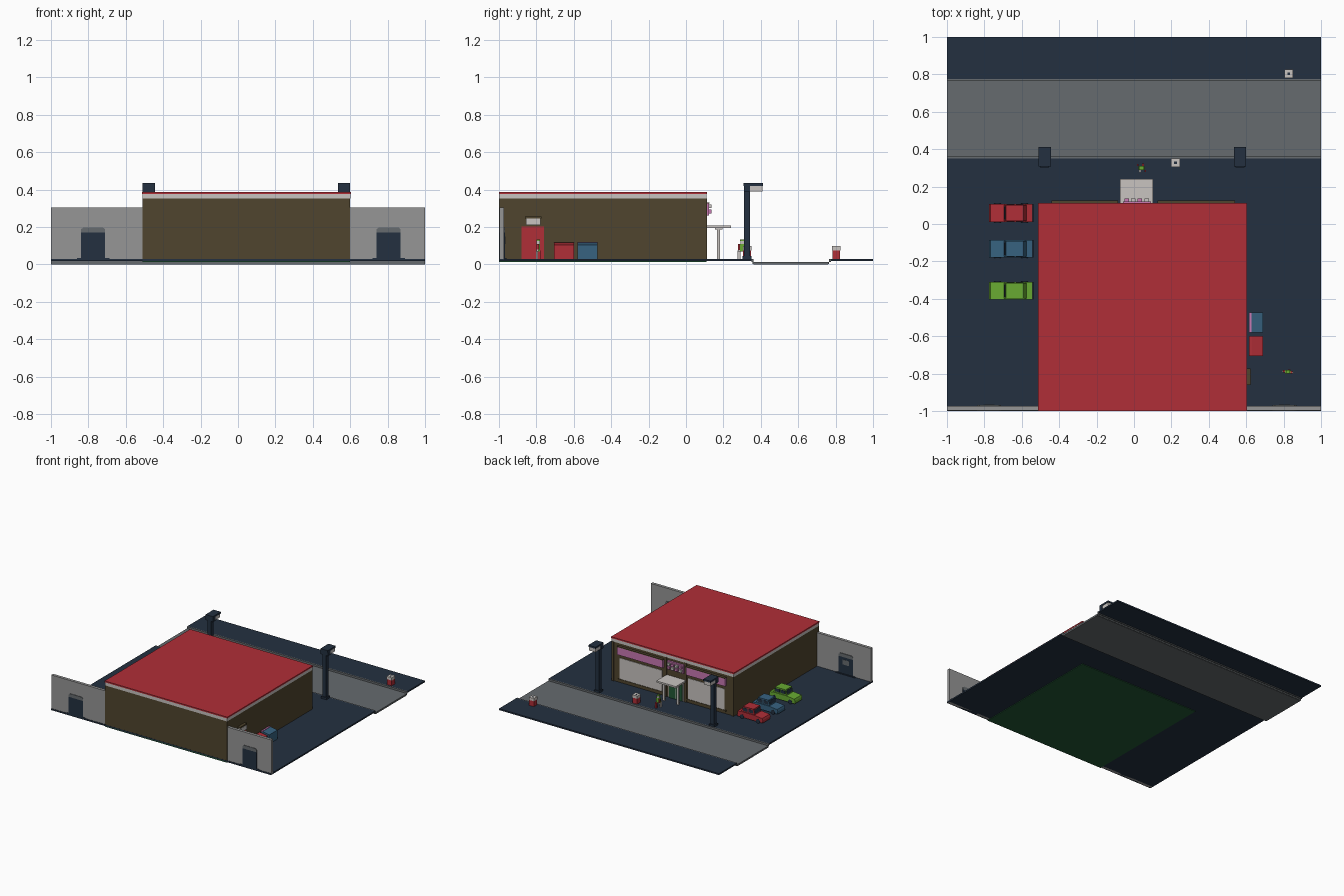
import bpy, bmesh, math

cube = bpy.data.objects.get("Cube")
if cube:
    bpy.data.objects.remove(cube, do_unlink=True)


def lin(c):
    c /= 255
    return c / 12.92 if c <= 0.04045 else ((c + 0.055) / 1.055) ** 2.4


def material(name, *rgb):
    m = bpy.data.materials.new(name)
    col = (*[lin(c) for c in rgb], 1)
    m.diffuse_color = col
    m.use_nodes = True
    b = m.node_tree.nodes["Principled BSDF"]
    b.inputs["Base Color"].default_value = col
    b.inputs["Roughness"].default_value = 0.8
    return m


NAVY = material("dark navy", 35, 48, 64)
ROAD = material("asphalt grey", 102, 107, 110)
RED = material("red", 176, 46, 55)
BROWN = material("olive brown", 80, 69, 46)
WHITE = material("off white", 200, 196, 192)
GREY = material("wall grey", 150, 150, 150)
PINK = material("pink", 200, 120, 178)
BLUE = material("steel blue", 55, 98, 128)
GREEN = material("bright green", 104, 170, 50)
DGREEN = material("dark green", 34, 88, 54)


def finish(name, bm, mat):
    bmesh.ops.recalc_face_normals(bm, faces=bm.faces)
    me = bpy.data.meshes.new(name)
    bm.to_mesh(me)
    bm.free()
    me.materials.append(mat)
    ob = bpy.data.objects.new(name, me)
    bpy.context.collection.objects.link(ob)
    return ob


def box(name, mat, x0, x1, y0, y1, z0, z1):
    bm = bmesh.new()
    bmesh.ops.create_cube(bm, size=1)
    for v in bm.verts:
        v.co = (x1 if v.co.x > 0 else x0, y1 if v.co.y > 0 else y0, z1 if v.co.z > 0 else z0)
    return finish(name, bm, mat)


def prism_y(name, mat, pts, y0, y1):
    """Extrude an x-z outline along y."""
    bm = bmesh.new()
    f = bm.faces.new([bm.verts.new((x, y0, z)) for x, z in pts])
    ext = bmesh.ops.extrude_face_region(bm, geom=[f])["geom"]
    bmesh.ops.translate(bm, vec=(0, y1 - y0, 0),
                        verts=[g for g in ext if isinstance(g, bmesh.types.BMVert)])
    return finish(name, bm, mat)


def cylinder_y(name, mat, x, y, z, r, depth, sides=10):
    pts = [(x + r * math.cos(2 * math.pi * i / sides), z + r * math.sin(2 * math.pi * i / sides))
           for i in range(sides)]
    return prism_y(name, mat, pts, y - depth / 2, y + depth / 2)


G = 0.03  # pavement level

# Ground, road and kerbs
box("lot_pavement", NAVY, -1, 1, -1, 0.35, 0.018, G)
box("far_pavement", NAVY, -1, 1, 0.775, 1, 0.018, G)
box("road", ROAD, -1, 1, 0.355, 0.765, 0.002, 0.014)
box("road_underside", ROAD, -1, 1, 0.36, 0.76, 0, 0.002)
box("near_kerb", ROAD, -1, 1, 0.35, 0.36, 0.012, G)
box("far_kerb", ROAD, -1, 1, 0.765, 0.775, 0.012, G)
box("store_floor", DGREEN, -0.51, 0.6, -1, 0.11, 0.013, 0.022)

# Store shell
box("store_walls", BROWN, -0.51, 0.6, -0.999, 0.105, 0.022, 0.352)
box("roof_band", WHITE, -0.511, 0.601, -1, 0.11, 0.352, 0.377)
box("roof", RED, -0.513, 0.603, -1, 0.112, 0.377, 0.388)

# Shop front: two bays with brown frames, display windows and pink sign boards
for side, x0, x1 in (("left", 0.125, 0.54), ("right", -0.44, -0.085)):
    box(side + "_window", WHITE, x0 + 0.015, x1 - 0.01, 0.105, 0.109, 0.06, 0.232)
    box(side + "_window_sill", BROWN, x0, x1, 0.105, 0.113, 0.05, 0.06)
    box(side + "_sign_board", PINK, x0, x1, 0.105, 0.124, 0.262, 0.325)
    box(side + "_sign_trim", BROWN, x0, x1, 0.105, 0.126, 0.325, 0.332)
for i, x in enumerate((-0.505, -0.075, 0.105, 0.585)):
    box(f"front_pier_{i}", BROWN, x - 0.006, x + 0.012, 0.105, 0.112, G, 0.352)

# Central sign made of small plain blocks
box("center_sign_panel", PINK, -0.06, 0.09, 0.105, 0.12, 0.262, 0.332)
for i in range(4):
    for j in range(2):
        x, z = -0.05 + i * 0.035, 0.273 + j * 0.028
        box(f"sign_block_{i}_{j}", PINK if (i + j) % 2 else WHITE, x, x + 0.024,
            0.12, 0.136, z, z + 0.02)

# Entrance doors and canopy
box("entrance_frame", WHITE, -0.055, 0.085, 0.105, 0.109, G, 0.185)
for side, x0 in (("right", -0.045), ("left", 0.0175)):
    box(side + "_entrance_door", DGREEN, x0, x0 + 0.0575, 0.105, 0.113, G, 0.175)
box("canopy", WHITE, -0.075, 0.102, 0.105, 0.24, 0.194, 0.208)
for side, x in (("right", -0.05), ("left", 0.077)):
    box(side + "_canopy_post", WHITE, x - 0.008, x + 0.008, 0.167, 0.183, G, 0.194)
    box(side + "_canopy_post_cap", WHITE, x - 0.012, x + 0.012, 0.155, 0.195, 0.186, 0.194)

# Side service door with a wall lamp
box("service_door", RED, 0.6, 0.605, -0.88, -0.76, G, 0.202)
box("service_lamp", WHITE, 0.6, 0.625, -0.855, -0.777, 0.21, 0.245)
box("service_lamp_cap", BROWN, 0.6, 0.622, -0.86, -0.772, 0.245, 0.256)

# Boundary walls, each with a doorway
for side, x0, x1, c in (("right", -1, -0.51, -0.775), ("left", 0.6, 1, 0.805)):
    box(side + "_boundary_wall", GREY, x0, x1, -0.996, -0.972, 0.018, 0.305)
    w = 0.064
    head = [(c - w, 0.17), (c + w, 0.17), (c + w, 0.188), (c + w - 0.012, 0.198),
            (c - w + 0.012, 0.198), (c - w, 0.188)]
    for face, ya, yb in (("outer", -1, -0.996), ("inner", -0.972, -0.967)):
        box(f"{side}_{face}_gate", NAVY, c - w, c + w, ya, yb, 0.02, 0.17)
        prism_y(f"{side}_{face}_gate_head", ROAD, head, ya, yb)
    box(side + "_gate_step", NAVY, c - 0.087, c + 0.087, -1, -0.96, 0.018, 0.035)
    box(side + "_gate_pane", ROAD, c - 0.03, c + 0.03, -0.967, -0.965, 0.11, 0.15)

# Dumpsters beside the store
for name, mat, y0, y1 in (("red_dumpster", RED, -0.705, -0.6), ("blue_dumpster", BLUE, -0.58, -0.472)):
    prism_y(name, mat, [(0.615, G), (0.69, G), (0.69, 0.105), (0.63, 0.116), (0.615, 0.116)], y0, y1)
box("dumpster_hinge", PINK, 0.614, 0.628, -0.58, -0.472, 0.112, 0.119)

# Street lamps reaching out over the road
for side, x in (("right", -0.478), ("left", 0.567)):
    box(side + "_lamp_base", NAVY, x - 0.024, x + 0.024, 0.302, 0.35, G, 0.046)
    box(side + "_lamp_pole", NAVY, x - 0.016, x + 0.016, 0.311, 0.342, 0.046, 0.42)
    box(side + "_lamp_hood", NAVY, x - 0.033, x + 0.033, 0.308, 0.412, 0.42, 0.434)
    box(side + "_lamp_back", NAVY, x - 0.033, x + 0.033, 0.311, 0.342, 0.388, 0.42)
    box(side + "_lamp_head", WHITE, x - 0.029, x + 0.029, 0.342, 0.408, 0.39, 0.42)

# Litter bins
for name, x, y in (("near_bin", 0.222, 0.327), ("far_bin", 0.828, 0.803)):
    box(name, RED, x - 0.021, x + 0.021, y - 0.021, y + 0.021, G, 0.075)
    box(name + "_top", WHITE, x - 0.023, x + 0.023, y - 0.023, y + 0.023, 0.075, 0.098)
    box(name + "_hole", NAVY, x - 0.007, x + 0.007, y - 0.007, y + 0.007, 0.098, 0.0985)


# Parked cars, noses towards -x
def car(name, mat, y0, y1):
    body = [(-0.772, 0.042), (-0.545, 0.042), (-0.542, 0.083), (-0.59, 0.088), (-0.69, 0.088),
            (-0.768, 0.08), (-0.774, 0.065)]
    prism_y(name + "_body", mat, body, y0, y1)
    cabin = [(-0.695, 0.086), (-0.575, 0.086), (-0.59, 0.132), (-0.685, 0.132)]
    prism_y(name + "_cabin", mat, cabin, y0 + 0.006, y1 - 0.006)
    for side, y in (("left", y0 + 0.0055), ("right", y1 - 0.0055)):
        for k, xa in enumerate((-0.682, -0.632)):
            box(f"{name}_{side}_window_{k}", NAVY, xa, xa + 0.042, y - 0.001, y + 0.001, 0.096, 0.122)
    prism_y(name + "_windscreen", NAVY, [(-0.6945, 0.094), (-0.692, 0.094), (-0.686, 0.124),
                                         (-0.6885, 0.124)], y0 + 0.014, y1 - 0.014)
    box(name + "_rear_bumper", NAVY, -0.545, -0.537, y0, y1, 0.042, 0.056)
    for side, y in (("left", y0 + 0.008), ("right", y1 - 0.008)):
        for end, x in (("front", -0.73), ("rear", -0.585)):
            cylinder_y(f"{name}_{end}_{side}_wheel", NAVY, x, y, 0.048, 0.018, 0.018)


car("red_car", RED, 0.01, 0.108)
car("blue_car", BLUE, -0.18, -0.086)
car("green_car", GREEN, -0.403, -0.309)


# Pedestrians: limbs swing along y when walking
def person(name, x, y, stride, lean):
    for s, side in ((-1, "right"), (1, "left")):
        ly = y + s * stride
        box(f"{name}_{side}_leg", WHITE if s < 0 else RED, x + s * 0.008 - 0.006,
            x + s * 0.008 + 0.006, ly - 0.008, ly + 0.008, G, 0.074)
        ay = y - s * stride
        box(f"{name}_{side}_arm", RED, x + s * 0.02 - 0.005, x + s * 0.02 + 0.005,
            ay - 0.006, ay + 0.006, 0.078, 0.108)
        box(f"{name}_{side}_hand", WHITE, x + s * (0.02 + lean) - 0.004, x + s * (0.02 + lean) + 0.004,
            ay - 0.005, ay + 0.005, 0.068, 0.079)
    box(name + "_torso", GREEN, x - 0.016, x + 0.016, y - 0.01, y + 0.01, 0.07, 0.11)
    box(name + "_head", WHITE, x - 0.009, x + 0.009, y - 0.009, y + 0.009, 0.11, 0.126)
    box(name + "_hair", GREEN, x - 0.01, x + 0.01, y - 0.01, y + 0.01, 0.126, 0.132)


person("walker", 0.04, 0.3, 0.016, 0.0)
person("bystander", 0.822, -0.79, 0.003, 0.008)
